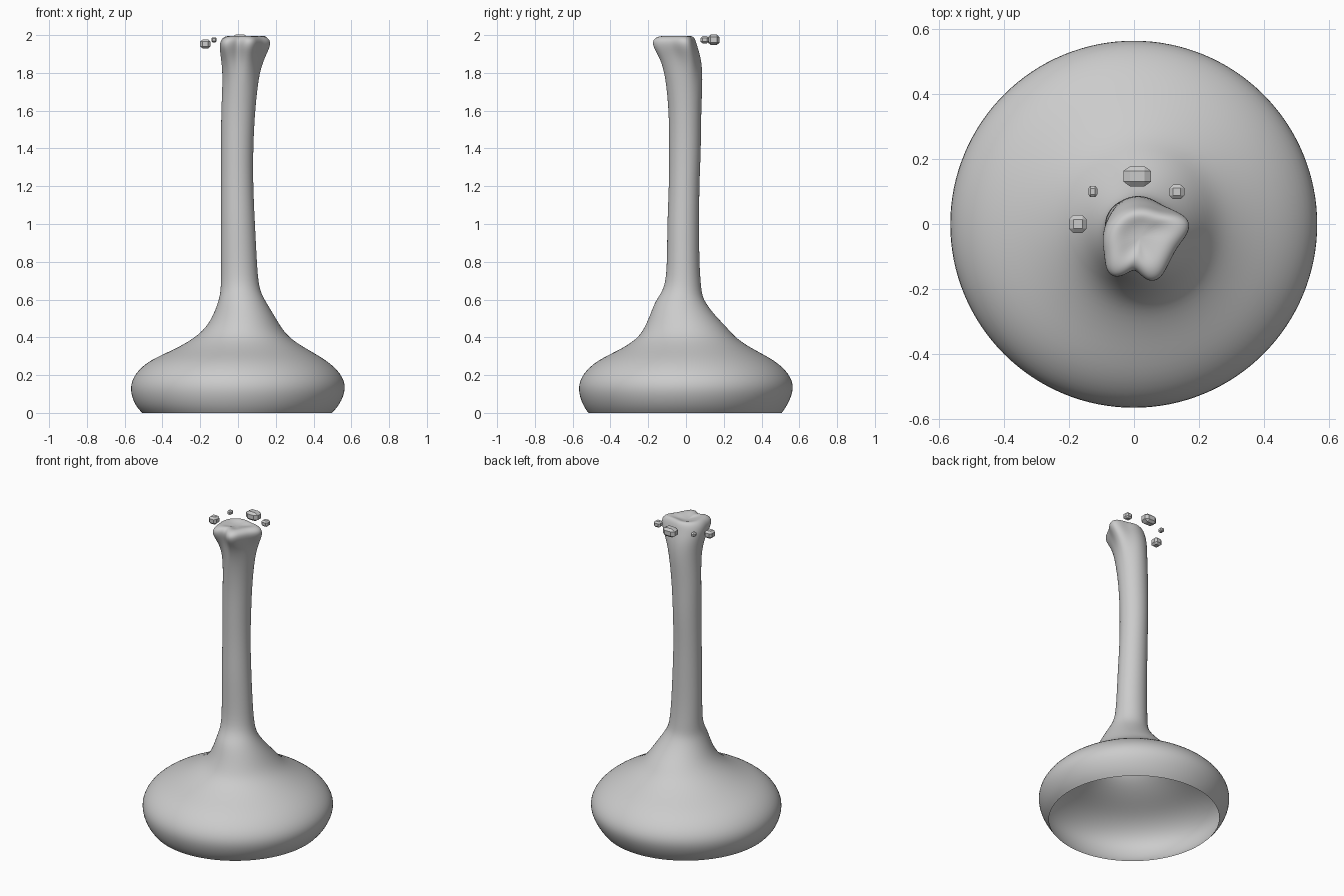
import bpy, bmesh
from math import sin, cos, pi, exp, radians

cube = bpy.data.objects.get("Cube")
if cube:
    bpy.data.objects.remove(cube, do_unlink=True)


def make_material(name, colour):
    mat = bpy.data.materials.new(name)
    mat.use_nodes = True
    mat.diffuse_color = colour
    mat.node_tree.nodes["Principled BSDF"].inputs["Base Color"].default_value = colour
    return mat


def add_object(name, bm, mat):
    bmesh.ops.recalc_face_normals(bm, faces=bm.faces)
    mesh = bpy.data.meshes.new(name)
    bm.to_mesh(mesh)
    bm.free()
    mesh.materials.append(mat)
    obj = bpy.data.objects.new(name, mesh)
    bpy.context.collection.objects.link(obj)
    return obj


grey = make_material("pale grey", (0.6, 0.6, 0.6, 1))

# Column outline: height, then the x range and y range of each ring
rings = [
    (0, -.51, .50, -.52, .51),
    (.04, -.55, .54, -.55, .54),
    (.13, -.58, .58, -.58, .58),
    (.21, -.55, .55, -.55, .55),
    (.28, -.47, .47, -.47, .47),
    (.33, -.35, .38, -.36, .37),
    (.39, -.24, .28, -.26, .27),
    (.45, -.17, .23, -.22, .22),
    (.52, -.13, .19, -.19, .15),
    (.60, -.10, .14, -.16, .09),
    (.66, -.09, .11, -.11, .08),
    (.80, -.09, .10, -.10, .07),
    (1.0, -.09, .09, -.10, .07),
    (1.2, -.09, .08, -.09, .07),
    (1.4, -.09, .08, -.09, .08),
    (1.6, -.09, .09, -.09, .08),
    (1.78, -.08, .11, -.11, .09),
    (1.88, -.09, .12, -.13, .08),
    (1.94, -.10, .13, -.16, .06),
    (1.98, -.09, .13, -.16, .05),
    (2.0, -.06, .10, -.12, .03),
    (1.985, -.02, .06, -.08, 0),
]
# Splash lobes on the crown: direction, strength, sharpness
lobes = [(22, .5, 14), (233, .3, 14), (290, .25, 14), (260, -.3, 40)]


def lobe_factor(angle, z):
    weight = max(0, min(1, (z - 1.8) / .14))
    bump = sum(s * exp(k * (cos(angle - radians(d)) - 1)) for d, s, k in lobes)
    return 1 + weight * bump


# Flared base, stem and splashing crown as one open-bottomed skin
SIDES = 32
bm = bmesh.new()
loops = []
for z, x0, x1, y0, y1 in rings:
    loop = []
    for i in range(SIDES):
        a = 2 * pi * i / SIDES
        f = lobe_factor(a, z)
        x = (x0 + x1) / 2 + (x1 - x0) / 2 * cos(a) * f
        y = (y0 + y1) / 2 + (y1 - y0) / 2 * sin(a) * f
        loop.append(bm.verts.new((x, y, z)))
    loops.append(loop)
for low, high in zip(loops, loops[1:]):
    for i in range(SIDES):
        j = (i + 1) % SIDES
        bm.faces.new((low[i], low[j], high[j], high[i]))
tip = bm.verts.new((.02, -.04, 1.98))
for i in range(SIDES):
    bm.faces.new((loops[-1][i], loops[-1][(i + 1) % SIDES], tip))
column = add_object("splash_column", bm, grey)
column.data.shade_smooth()
subdivision = column.modifiers.new("smooth_skin", "SUBSURF")
subdivision.levels = subdivision.render_levels = 2

# Faceted droplets floating round the back of the crown
droplets = {
    "droplet_back": ((.01, .147, 1.975), (.086, .062, .055)),
    "droplet_back_left": ((.132, .099, 1.975), (.046, .044, .038)),
    "droplet_back_right": ((-.127, .10, 1.975), (.028, .035, .026)),
    "droplet_right": ((-.173, 0, 1.953), (.054, .056, .048)),
}
for name, (place, size) in droplets.items():
    bm = bmesh.new()
    bmesh.ops.create_cube(bm, size=1)
    bmesh.ops.bevel(bm, geom=bm.edges[:], offset=.24, segments=1,
                    affect="EDGES", profile=.5)
    bmesh.ops.scale(bm, vec=size, verts=bm.verts)
    drop = add_object(name, bm, grey)
    drop.location = place
